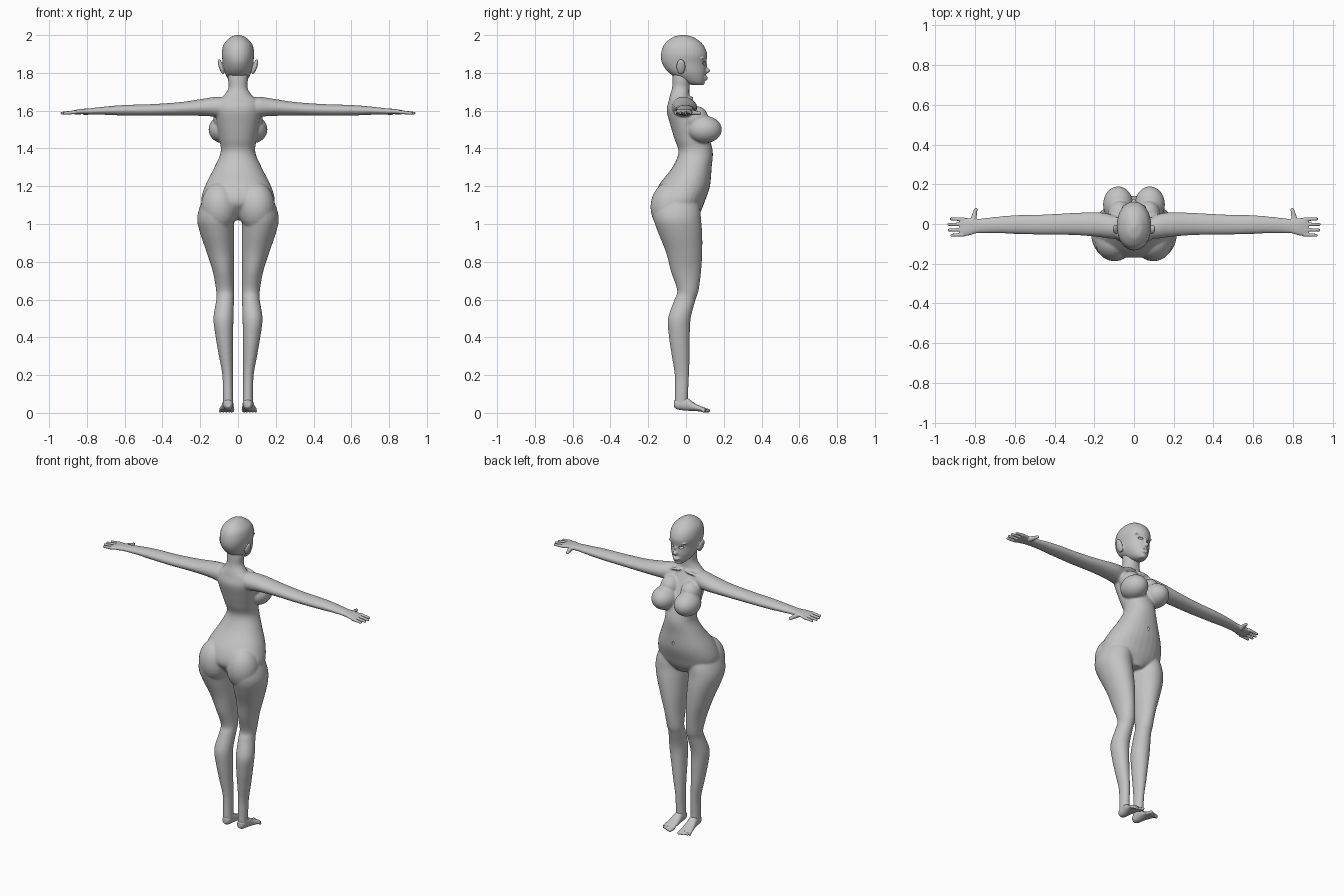
import bpy, bmesh, math
from mathutils import Matrix, Vector

grey = bpy.data.materials.new("plain_grey")
grey.diffuse_color = (0.55, 0.55, 0.55, 1)
SEG = 32


def spline(rows, steps=6):
    """Catmull-Rom interpolation through the section rows."""
    out = []
    for i in range(len(rows) - 1):
        p0, p1, p2, p3 = (rows[max(0, min(len(rows) - 1, i + k))] for k in (-1, 0, 1, 2))
        for s in range(steps):
            t = s / steps
            out.append([0.5 * (2 * b + (c - a) * t + (2 * a - 5 * b + 4 * c - d) * t * t
                               + (3 * b - a - 3 * c + d) * t ** 3)
                        for a, b, c, d in zip(p0, p1, p2, p3)])
    return out + [list(rows[-1])]


def loft(bm, rows, axis, power=2.0, side=1):
    """Closed tube of ovals; each row is position, two centres, two half widths."""
    rings = []
    for pos, ca, cb, ha, hb in spline(rows):
        ring = []
        for k in range(SEG):
            t = 2 * math.pi * k / SEG
            c, s = math.cos(t), math.sin(t)
            a = ca + ha * math.copysign(abs(c) ** (2 / power), c)
            b = cb + hb * math.copysign(abs(s) ** (2 / power), s)
            x, y, z = {"x": (pos, a, b), "y": (a, pos, b), "z": (a, b, pos)}[axis]
            ring.append(bm.verts.new((x * side, y, z)))
        rings.append(ring)
    for r0, r1 in zip(rings, rings[1:]):
        for k in range(SEG):
            j = (k + 1) % SEG
            bm.faces.new((r0[k], r0[j], r1[j], r1[k]))
    bm.faces.new(rings[0][::-1])
    bm.faces.new(rings[-1])


def blob(bm, centre, radii, tilt=0):
    m = Matrix.Translation(centre) @ Matrix.Rotation(tilt, 4, "Y") @ Matrix.Diagonal((*radii, 1))
    bmesh.ops.create_uvsphere(bm, u_segments=24, v_segments=16, radius=1, matrix=m)


def finger(bm, start, end, r0, r1):
    """Tapered digit made of overlapping balls."""
    a, b = Vector(start), Vector(end)
    for i in range(13):
        t = i / 12
        r = r0 + (r1 - r0) * t
        blob(bm, a.lerp(b, t), (r, r, r))


def finish(name, bm, voxel=0, smooth=0):
    bmesh.ops.recalc_face_normals(bm, faces=bm.faces)
    me = bpy.data.meshes.new(name)
    bm.to_mesh(me)
    bm.free()
    me.materials.append(grey)
    ob = bpy.data.objects.new(name, me)
    bpy.context.collection.objects.link(ob)
    if voxel:
        rm = ob.modifiers.new("fuse", "REMESH")
        rm.mode, rm.voxel_size, rm.use_smooth_shade = "VOXEL", voxel, True
        sm = ob.modifiers.new("soften", "SMOOTH")
        sm.factor, sm.iterations = 0.5, smooth
    return ob


# Torso with neck, hips, legs and arms fused into one soft surface
bm = bmesh.new()
loft(bm, [(1.02, 0, -.02, .05, .07), (1.07, 0, -.03, .165, .11), (1.12, 0, -.035, .195, .135),
          (1.2, 0, -.01, .175, .137), (1.3, 0, .032, .125, .104), (1.38, 0, .051, .092, .091),
          (1.45, 0, .032, .099, .093), (1.52, 0, .008, .11, .09), (1.6, 0, -.022, .118, .08),
          (1.65, 0, -.03, .108, .062), (1.68, 0, -.033, .075, .052), (1.72, 0, -.028, .051, .046),
          (1.77, 0, -.025, .053, .047), (1.82, 0, -.025, .05, .045)], "z", 2.15)
leg = [(1.14, .10, -.05, .08, .11), (1.08, .112, -.05, .094, .125), (1.02, .118, -.045, .098, .125),
       (.95, .11, -.03, .09, .116), (.85, .093, -.01, .073, .096), (.75, .078, 0, .056, .08),
       (.65, .068, .01, .048, .057), (.6, .068, -.005, .047, .056), (.5, .077, -.035, .053, .06),
       (.4, .072, -.035, .046, .055), (.3, .064, -.028, .037, .047), (.2, .055, -.022, .028, .038),
       (.1, .053, -.024, .027, .035), (.04, .052, -.025, .027, .036)]
arm = [(.03, -.02, 1.61, .05, .045), (.1, -.015, 1.62, .06, .054), (.18, -.003, 1.618, .062, .046),
       (.3, 0, 1.61, .056, .036), (.45, -.003, 1.604, .051, .031), (.6, -.003, 1.602, .047, .028),
       (.7, -.005, 1.6, .041, .022), (.79, -.011, 1.596, .036, .016)]
for s in (-1, 1):
    loft(bm, leg, "z", side=s)
    loft(bm, arm, "x", side=s)
    blob(bm, (s * .098, -.088, 1.09), (.098, .1, .13))    # buttock
    blob(bm, (s * .08, .098, 1.5), (.076, .092, .072))    # bust
    blob(bm, (s * .072, .05, 1.56), (.06, .068, .065))    # upper bust
    blob(bm, (s * .055, .028, 1.665), (.045, .012, .009), s * .15)  # collarbone
body = finish("body", bm, .0055, 8)

# Navel dimple
bm = bmesh.new()
blob(bm, (0, .136, 1.235), (.008, .012, .013))
navel_cutter = finish("navel_cutter", bm)

# Head with ears, nose, lips and chin
bm = bmesh.new()
loft(bm, [(1.735, 0, .06, .022, .026), (1.755, 0, .04, .045, .058), (1.8, 0, .008, .069, .098),
          (1.85, 0, -.01, .079, .116), (1.9, 0, -.01, .086, .122), (1.95, 0, -.013, .076, .103),
          (1.985, 0, -.015, .045, .062), (1.997, 0, -.015, .02, .028), (2.002, 0, -.015, .004, .005)], "z", 2.1)
blob(bm, (0, .106, 1.812), (.014, .022, .014))
blob(bm, (0, .1, 1.835), (.009, .013, .03))
blob(bm, (0, .098, 1.777), (.025, .018, .008))
blob(bm, (0, .096, 1.766), (.021, .018, .008))
blob(bm, (0, .084, 1.747), (.02, .015, .013))
for s in (-1, 1):
    blob(bm, (s * .09, -.027, 1.833), (.012, .024, .042), s * .3)
    blob(bm, (s * .036, .084, 1.875), (.026, .016, .008), s * -.1)  # brow
head = finish("head", bm, .004, 4)

# Almond eye openings
bm = bmesh.new()
for s in (-1, 1):
    blob(bm, (s * .036, .1, 1.851), (.02, .014, .009), s * -.15)
eye_cutter = finish("eye_cutter", bm)

for target, cutter in ((body, navel_cutter), (head, eye_cutter)):
    cutter.hide_render = True
    cutter.hide_set(True)
    cut = target.modifiers.new("hollow", "BOOLEAN")
    cut.operation, cut.solver, cut.object = "DIFFERENCE", "EXACT", cutter

for s, label in ((-1, "left"), (1, "right")):
    # Hand: flat palm, four fingers and a forward thumb
    bm = bmesh.new()
    loft(bm, [(.76, -.008, 1.597, .034, .017), (.8, -.011, 1.596, .037, .015), (.83, -.014, 1.595, .043, .014),
              (.865, -.016, 1.592, .046, .011), (.878, -.016, 1.591, .042, .008)], "x", 2.4, s)
    for y, tip in ((.024, .92), (-.002, .932), (-.029, .93), (-.054, .918)):
        finger(bm, (s * .86, y, 1.592), (s * tip, y * 1.05, 1.587), .0105, .0075)
    finger(bm, (s * .81, .015, 1.592), (s * .797, .072, 1.586), .016, .009)
    finish(label + "_hand", bm, .003, 3)

    # Foot: low wedge with five toes
    bm = bmesh.new()
    loft(bm, [(-.063, .052, .048, .014, .018), (-.045, .052, .046, .025, .028), (0, .053, .047, .028, .035),
              (.045, .056, .031, .034, .021), (.085, .06, .02, .039, .013), (.102, .06, .017, .036, .01)],
         "y", 2.2, s)
    for i in range(5):
        x, r = .03 + i * .0155, .011 - i * .001
        finger(bm, (s * x, .085, .016), (s * (x + .002), .118 - i * .006, r + .001), r, r * .9)
    finish(label + "_foot", bm, .003, 3)
